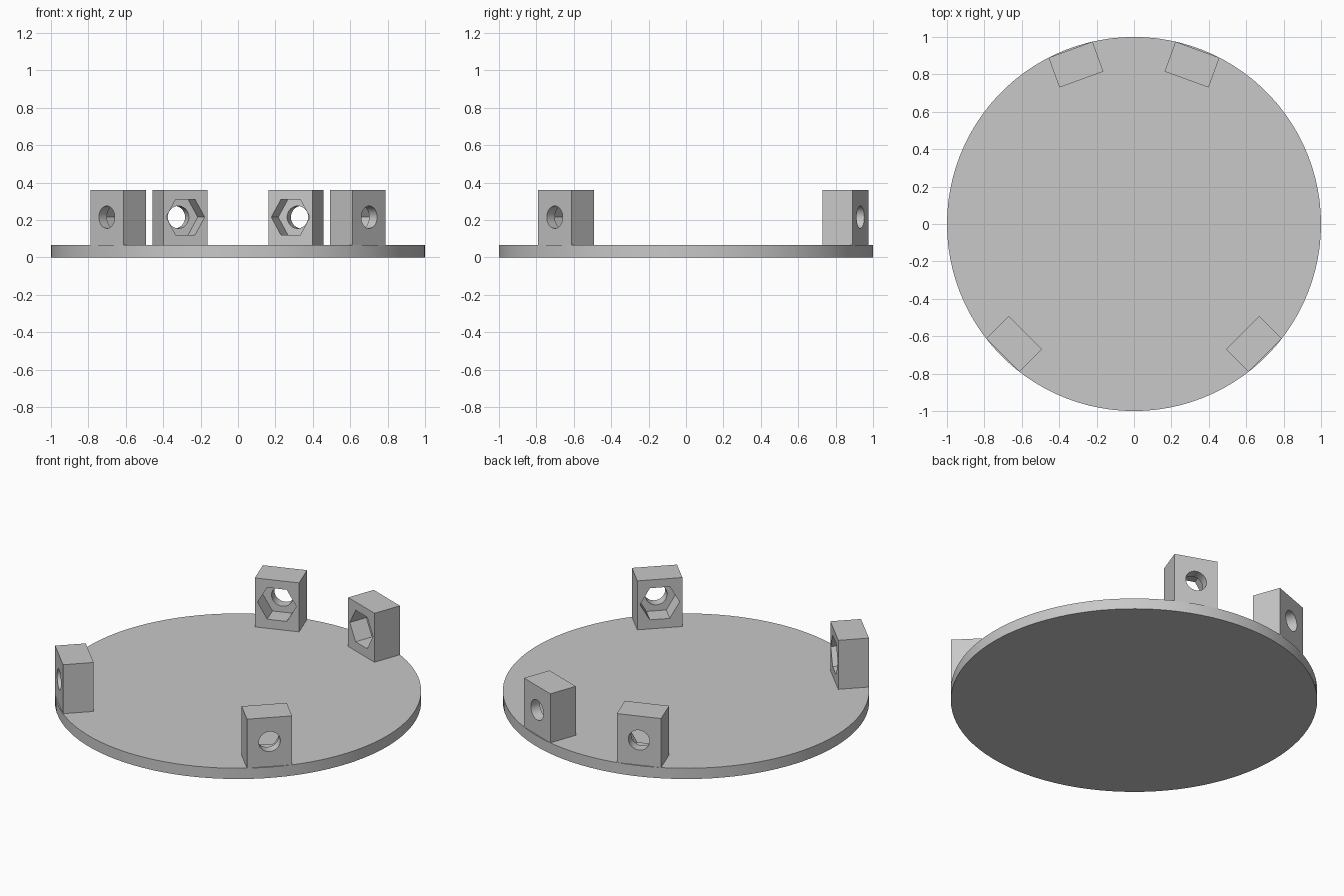
import bpy
from math import radians, pi
from mathutils import Matrix

cube = bpy.data.objects.get("Cube")
if cube:
    bpy.data.objects.remove(cube, do_unlink=True)

PLATE_TOP = 0.065
BLOCK_TOP = 0.36
BLOCK_WIDTH = 0.25
BLOCK_INNER, BLOCK_OUTER = 0.822, 0.992
HOLE_Z = 0.215
POCKET_DEPTH = 0.11

grey = bpy.data.materials.new("plain grey")
grey.use_nodes = True
colour = (0.58, 0.58, 0.58, 1)
grey.diffuse_color = colour
grey.node_tree.nodes["Principled BSDF"].inputs["Base Color"].default_value = colour


def finish(obj, name):
    obj.name = obj.data.name = name
    obj.data.materials.clear()
    obj.data.materials.append(grey)
    bpy.ops.object.select_all(action="DESELECT")
    obj.select_set(True)
    bpy.context.view_layer.objects.active = obj
    bpy.ops.object.shade_smooth_by_angle(angle=radians(30))


def radial_prism(sides, radius, start, end):
    """Prism lying along +x at hole height, with a corner pointing up."""
    bpy.ops.mesh.primitive_cylinder_add(vertices=sides, radius=radius, depth=end - start)
    obj = bpy.context.object
    obj.data.transform(Matrix.Translation(((start + end) / 2, 0, HOLE_Z))
                       @ Matrix.Rotation(pi / 2, 4, "Y"))
    return obj


def cut(target, cutter):
    cutter.hide_render = True
    mod = target.modifiers.new("cut", "BOOLEAN")
    mod.operation = "DIFFERENCE"
    mod.solver = "EXACT"
    mod.object = cutter
    bpy.context.view_layer.objects.active = target
    bpy.ops.object.modifier_apply(modifier=mod.name)
    bpy.data.objects.remove(cutter, do_unlink=True)


def mounting_block(name, angle):
    # Block reaching slightly into the plate
    bottom = PLATE_TOP - 0.01
    bpy.ops.mesh.primitive_cube_add(size=1)
    block = bpy.context.object
    size = (BLOCK_OUTER - BLOCK_INNER, BLOCK_WIDTH, BLOCK_TOP - bottom)
    centre = ((BLOCK_OUTER + BLOCK_INNER) / 2, 0, (BLOCK_TOP + bottom) / 2)
    block.data.transform(Matrix.Translation(centre) @ Matrix.Diagonal((*size, 1)))
    # Hexagonal nut pocket on the inner face, round bolt hole right through
    cut(block, radial_prism(6, 0.11, BLOCK_INNER - 0.1, BLOCK_INNER + POCKET_DEPTH))
    cut(block, radial_prism(32, 0.06, BLOCK_INNER - 0.1, BLOCK_OUTER + 0.1))
    block.data.transform(Matrix.Rotation(radians(angle), 4, "Z"))
    finish(block, name)


# Round base plate
bpy.ops.mesh.primitive_cylinder_add(vertices=100, radius=1, depth=PLATE_TOP,
                                    location=(0, 0, PLATE_TOP / 2))
finish(bpy.context.object, "base_plate")

# Four blocks around the rim
for name, angle in (("back_left_block", 70), ("back_right_block", 110),
                    ("front_right_block", 225), ("front_left_block", 315)):
    mounting_block(name, angle)
